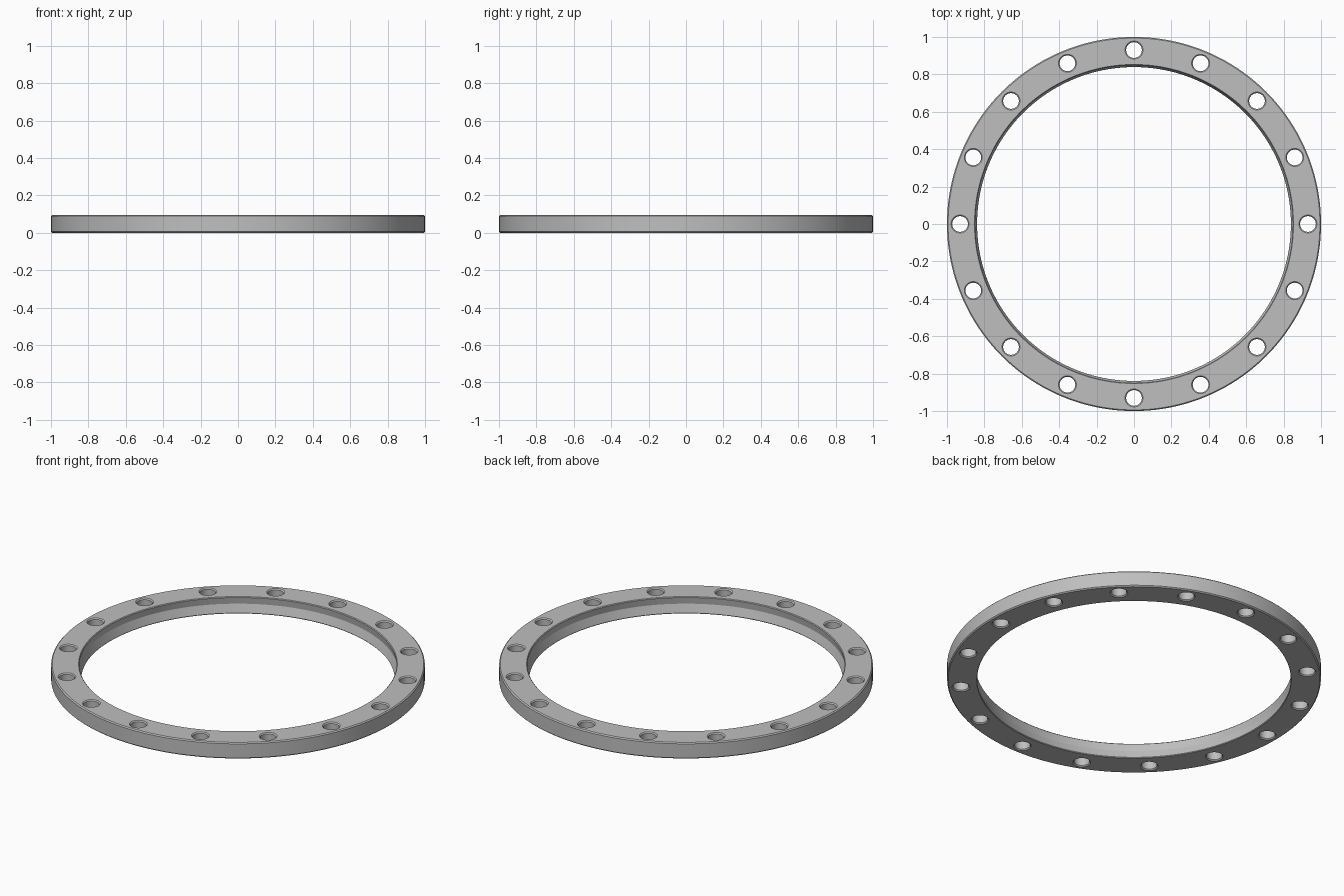
import bpy, bmesh, math
from mathutils import Matrix

cube = bpy.data.objects.get("Cube")
if cube:
    bpy.data.objects.remove(cube, do_unlink=True)

HEIGHT = 0.095
HOLES = 16
BOLT_RADIUS = 0.93
HOLE_RADIUS = 0.042
BEVEL = 0.006

steel = bpy.data.materials.new("grey steel")
steel.use_nodes = True
steel.diffuse_color = (0.52, 0.52, 0.52, 1)
steel.node_tree.nodes["Principled BSDF"].inputs["Base Color"].default_value = steel.diffuse_color


def lathe(bm, profile, steps, closed, offset=(0, 0, 0)):
    """Turn a profile of (radius, z) points about a vertical axis."""
    rings = []
    for i in range(steps):
        a = math.tau * i / steps
        rings.append([bm.verts.new((offset[0] + r * math.cos(a),
                                    offset[1] + r * math.sin(a), z)) for r, z in profile])
    n = len(profile)
    for i, ring in enumerate(rings):
        other = rings[(i + 1) % steps]
        for j in range(n if closed else n - 1):
            k = (j + 1) % n
            bm.faces.new((ring[j], other[j], other[k], ring[k]))
    if not closed:
        bm.faces.new([r[0] for r in rings])
        bm.faces.new([r[-1] for r in rings])


def finish(bm, name):
    bmesh.ops.recalc_face_normals(bm, faces=bm.faces)
    mesh = bpy.data.meshes.new(name)
    bm.to_mesh(mesh)
    bm.free()
    mesh.materials.append(steel)
    ob = bpy.data.objects.new(name, mesh)
    bpy.context.collection.objects.link(ob)
    return ob


# Ring body: bevelled rim, inner wall undercut above and tapered below
bm = bmesh.new()
lathe(bm, [(1 - BEVEL, 0), (1, BEVEL), (1, HEIGHT - BEVEL), (1 - BEVEL, HEIGHT),
           (0.853, HEIGHT), (0.849, HEIGHT - 0.004), (0.855, 0.052),
           (0.839, 0.004), (0.842, 0)], 160, True)
ring = finish(bm, "flange_ring")

# Bolt hole cutters, flared at both ends for the chamfers
flare = HOLE_RADIUS + 2 * BEVEL
profile = [(flare, -BEVEL), (HOLE_RADIUS, BEVEL),
           (HOLE_RADIUS, HEIGHT - BEVEL), (flare, HEIGHT + BEVEL)]
bm = bmesh.new()
for i in range(HOLES):
    a = math.tau * i / HOLES
    lathe(bm, profile, 32, False,
          (BOLT_RADIUS * math.cos(a), BOLT_RADIUS * math.sin(a), 0))
cutter = finish(bm, "bolt_hole_cutter")
cutter.hide_render = True

cut = ring.modifiers.new("bolt holes", "BOOLEAN")
cut.operation = "DIFFERENCE"
cut.solver = "EXACT"
cut.object = cutter

bpy.ops.object.select_all(action="DESELECT")
ring.select_set(True)
bpy.context.view_layer.objects.active = ring
bpy.ops.object.modifier_apply(modifier=cut.name)
bpy.data.objects.remove(cutter, do_unlink=True)
bpy.ops.object.shade_smooth_by_angle(angle=math.radians(15))
